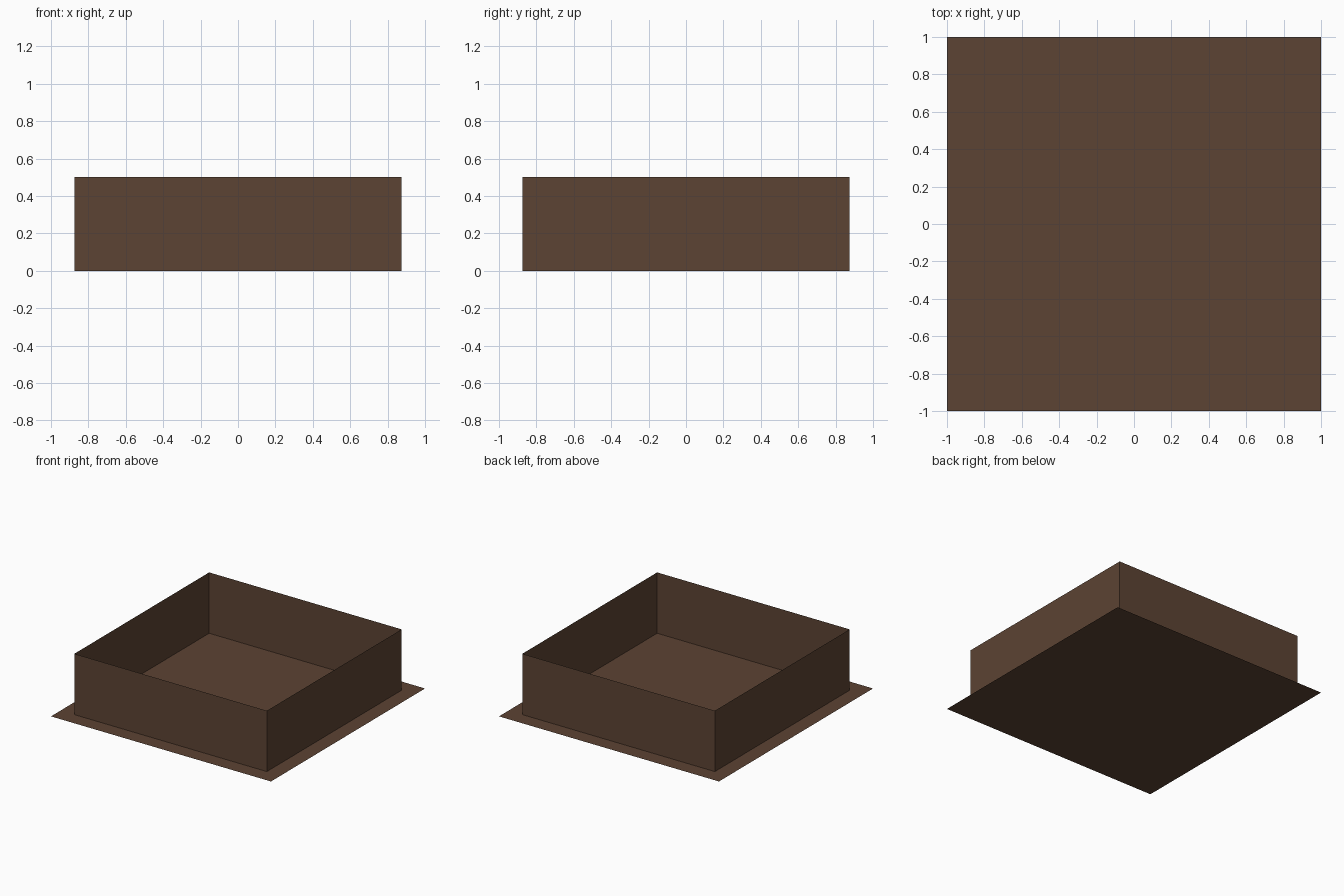
import bpy
from math import pi, sin, cos

if "Cube" in bpy.data.objects:
    bpy.data.objects.remove(bpy.data.objects["Cube"])

WALL = 0.875    # distance of each wall from the centre
HEIGHT = 0.5

wood = bpy.data.materials.new("dark_wood")
wood.diffuse_color = (0.107, 0.056, 0.033, 1)
wood.use_nodes = True
wood.node_tree.nodes["Principled BSDF"].inputs["Base Color"].default_value = wood.diffuse_color


def sheet(name, size_x, size_y, location, rotation=(0, 0, 0)):
    bpy.ops.mesh.primitive_plane_add(size=1, location=location, rotation=rotation)
    obj = bpy.context.object
    obj.name = name
    obj.scale = (size_x, size_y, 1)
    obj.data.materials.append(wood)
    return obj


# Flat base sheet
sheet("base", 2, 2, (0, 0, 0))

# Four thin upright walls, facing outwards
for i, side in enumerate(("front", "right", "back", "left")):
    turn = i * pi / 2
    sheet(side + "_wall", 2 * WALL, HEIGHT,
          (WALL * sin(turn), -WALL * cos(turn), HEIGHT / 2),
          (pi / 2, 0, turn))
